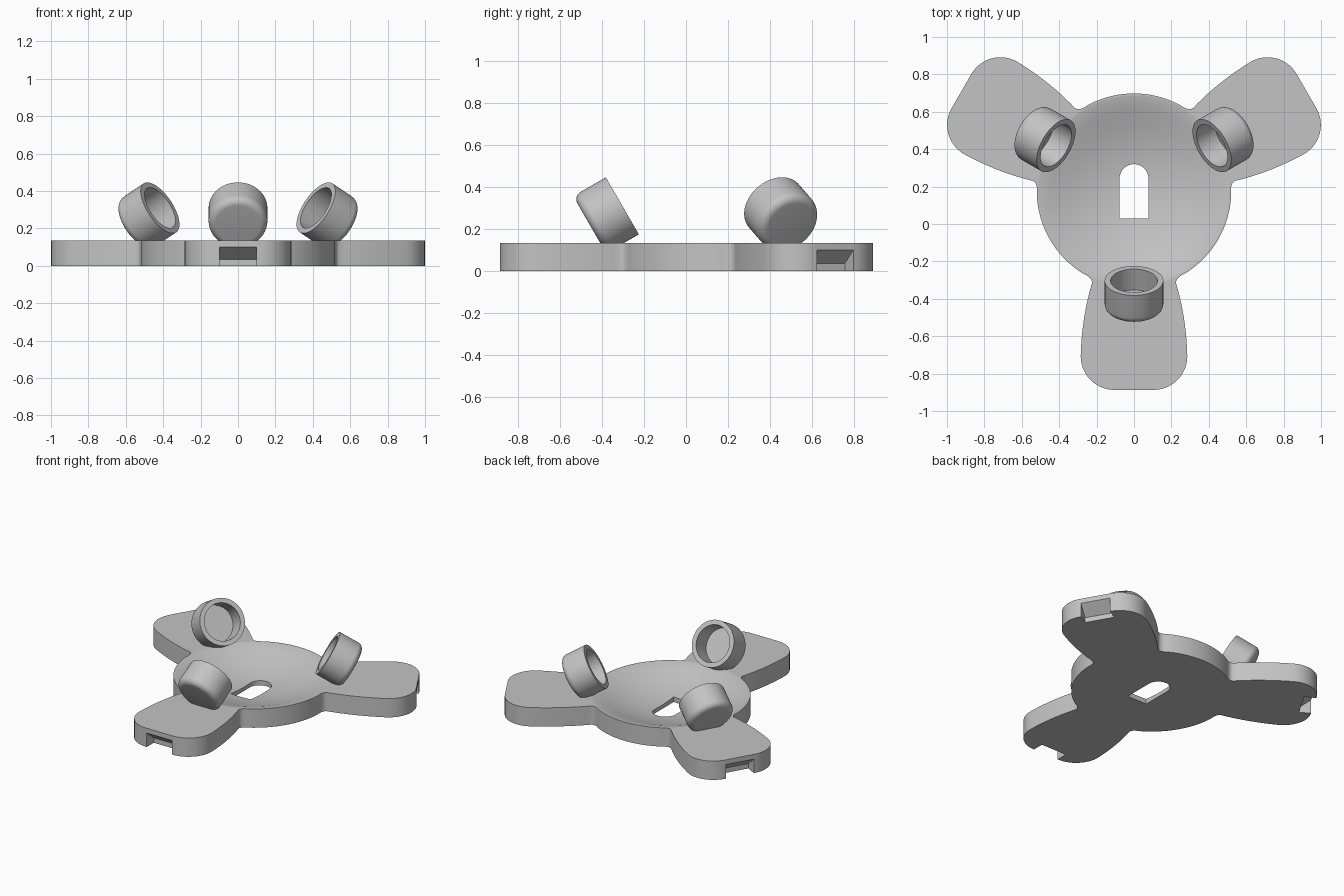
import bpy, bmesh, math
from mathutils import Matrix, Vector

if "Cube" in bpy.data.objects:
    bpy.data.objects.remove(bpy.data.objects["Cube"], do_unlink=True)

HUB_Y = 0.178      # hub centre
HEIGHT = 0.134     # plate thickness
HUB_R = 0.52
ARM_END = 1.065
CORNER_R = 0.18
TURNS = [math.radians(a) for a in (0, 120, 240)]

grey = bpy.data.materials.new("light_grey")
grey.use_nodes = True
grey.diffuse_color = (0.55, 0.55, 0.55, 1)
grey.node_tree.nodes["Principled BSDF"].inputs["Base Color"].default_value = grey.diffuse_color


def finish(name, bm, matrix=Matrix()):
    bm.normal_update()
    bmesh.ops.recalc_face_normals(bm, faces=bm.faces)
    bm.transform(Matrix.Translation((0, HUB_Y, 0)) @ matrix)
    mesh = bpy.data.meshes.new(name)
    bm.to_mesh(mesh)
    bm.free()
    mesh.materials.append(grey)
    obj = bpy.data.objects.new(name, mesh)
    bpy.context.collection.objects.link(obj)
    return obj


def prism(name, points, depth, matrix=Matrix()):
    """Extrude a closed 2D outline along a vector."""
    bm = bmesh.new()
    face = bm.faces.new([bm.verts.new(p) for p in points])
    ext = bmesh.ops.extrude_face_region(bm, geom=[face])
    moved = [v for v in ext["geom"] if isinstance(v, bmesh.types.BMVert)]
    bmesh.ops.translate(bm, verts=moved, vec=depth)
    return finish(name, bm, matrix)


def lathe(name, profile, steps, matrix=Matrix()):
    """Revolve an (r, z) profile about z."""
    bm = bmesh.new()
    verts = [bm.verts.new((r, 0, z)) for r, z in profile]
    edges = [bm.edges.new(pair) for pair in zip(verts, verts[1:])]
    bmesh.ops.spin(bm, geom=verts + edges, axis=(0, 0, 1), cent=(0, 0, 0),
                   angle=math.tau, steps=steps, use_duplicate=False)
    bmesh.ops.remove_doubles(bm, verts=bm.verts, dist=0.0003)
    return finish(name, bm, matrix)


def arc(cx, cy, r, start, end, n):
    angles = [math.radians(start + (end - start) * i / n) for i in range(n + 1)]
    return [Vector((cx + r * math.cos(a), cy + r * math.sin(a), 0)) for a in angles]


def bend(a, b, c, n):
    a, b, c = (Vector((*p, 0)) for p in (a, b, c))
    ts = [i / n for i in range(1, n + 1)]
    return [a * (1 - t) ** 2 + b * 2 * t * (1 - t) + c * t * t for t in ts]


def cut(target, cutter):
    mod = target.modifiers.new("cut", "BOOLEAN")
    mod.operation = "DIFFERENCE"
    mod.solver = "EXACT"
    mod.object = cutter
    bpy.context.view_layer.objects.active = target
    bpy.ops.object.modifier_apply(modifier=mod.name)
    bpy.data.objects.remove(cutter, do_unlink=True)


def smooth(obj, degrees):
    bpy.ops.object.select_all(action="DESELECT")
    obj.select_set(True)
    bpy.context.view_layer.objects.active = obj
    bpy.ops.object.shade_smooth_by_angle(angle=math.radians(degrees))


# Plate outline: one arm half from tip to hub, mirrored, then turned three times
side_x, side_y = 0.285, CORNER_R - ARM_END
half = arc(side_x - CORNER_R, side_y, CORNER_R, -90, 0, 14)
half += bend((side_x, side_y), (0.28, -0.68), (0.225, -0.495), 12)
half += bend((0.225, -0.495), (0.222, -0.465), (0.27, -0.444), 6)
half += arc(0, 0, HUB_R, -58, -30, 14)
mirrored = [Vector((-p.x, p.y, 0)) for p in reversed(half)]
sector = mirrored[1:] + half
outline = [Matrix.Rotation(t, 3, "Z") @ p for t in TURNS for p in sector]
plate = prism("three_arm_plate", outline, (0, 0, HEIGHT))

# Shallow dish with a softened rim
dish = [(0, 0.025), (0.05, 0.026), (0.1, 0.029), (0.15, 0.035), (0.2, 0.043),
        (0.25, 0.054), (0.3, 0.067), (0.35, 0.083), (0.4, 0.1), (0.44, 0.115),
        (0.475, 0.126), (0.5, 0.132), (0.513, 0.1345), (0.513, 0.3), (0, 0.3)]
cut(plate, lathe("dish_cutter", dish, 96))

# Through slot with one round end
slot = [Vector((-0.077, -0.148, -0.1)), Vector((0.077, -0.148, -0.1))]
slot += [p + Vector((0, 0, -0.1)) for p in arc(0, 0.065, 0.077, 0, 180, 20)]
cut(plate, prism("slot_cutter", slot, (0, 0, 0.4)))

# Wedge notch under the tip of each arm
notch = [(-1.2, -0.05), (-0.985, -0.05), (-0.985, 0.035), (-ARM_END, 0.1), (-1.2, 0.1)]
for turn in TURNS:
    points = [(-0.1, y, z) for y, z in notch]
    cut(plate, prism("notch_cutter", points, (0.2, 0, 0), Matrix.Rotation(turn, 4, "Z")))
smooth(plate, 28)
for face in plate.data.polygons:
    if abs(face.normal.z) > 0.9999:
        face.use_smooth = False

# Tilted cups facing the middle
OUTER, BORE, LENGTH, ROUND = 0.157, 0.125, 0.18, 0.04
cup = [(0, 0)]
cup += [(p.x, p.y) for p in arc(OUTER - ROUND, ROUND, ROUND, -90, 0, 8)]
cup += [(OUTER, LENGTH), (BORE, LENGTH), (BORE, 0.05), (0, 0.05)]
tilt = Matrix.Translation((0, -0.637, 0.22)) @ Matrix.Rotation(math.radians(-60), 4, "X")
for name, turn in zip(("front_cup", "back_left_cup", "back_right_cup"), TURNS):
    smooth(lathe(name, cup, 64, Matrix.Rotation(turn, 4, "Z") @ tilt), 30)
